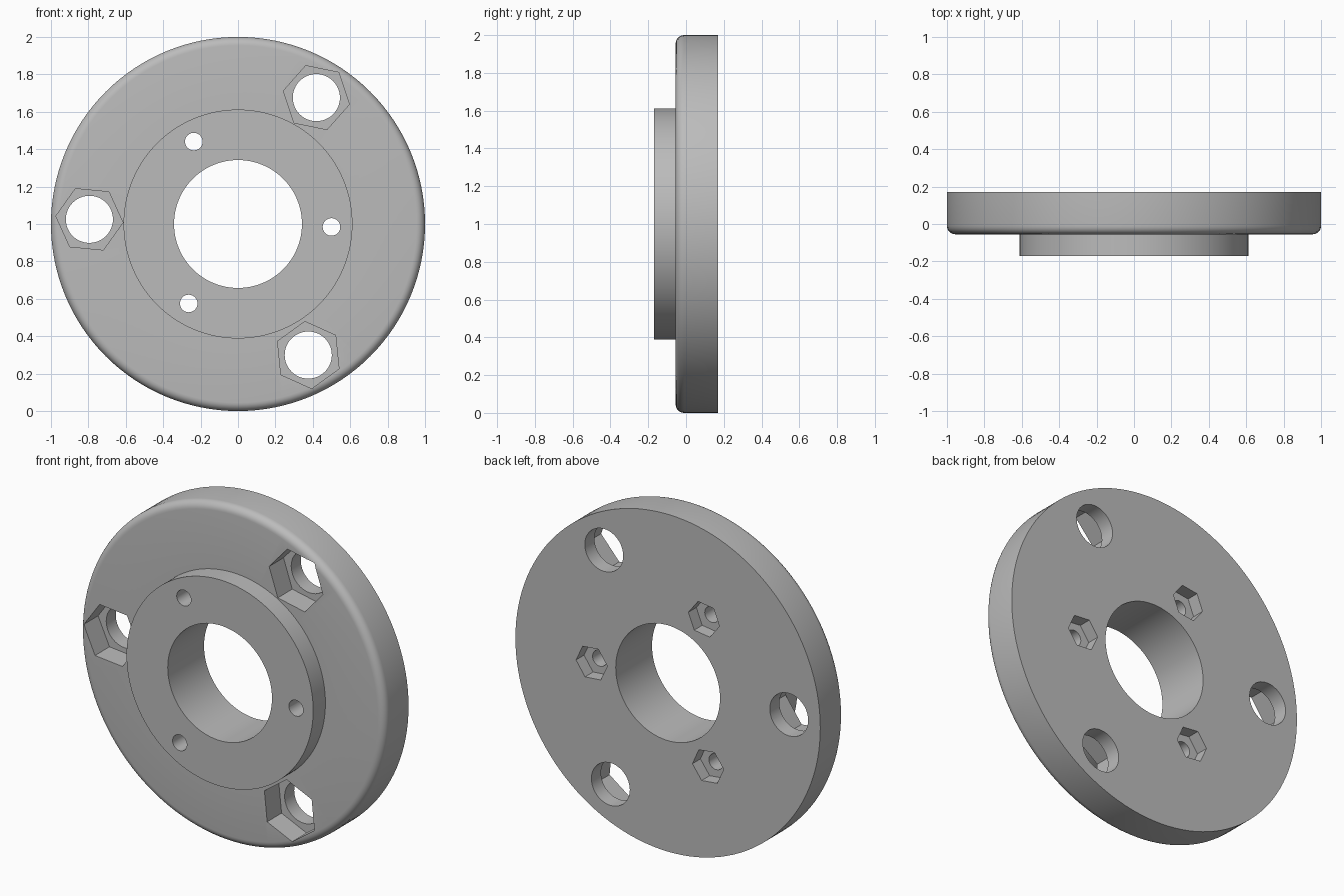
import bpy, bmesh
from math import cos, sin, pi, radians

cube = bpy.data.objects.get("Cube")
if cube:
    bpy.data.objects.remove(cube, do_unlink=True)

CENTRE_Z = 1.0
FRONT, STEP, BACK = -0.17, -0.055, 0.17

grey = bpy.data.materials.new("plain grey")
grey.use_nodes = True
grey.diffuse_color = (0.5, 0.5, 0.5, 1)
grey.node_tree.nodes["Principled BSDF"].inputs["Base Color"].default_value = (0.5, 0.5, 0.5, 1)


def lathe(name, profile, x=0, z=CENTRE_Z, sides=96, turn=0):
    """Closed solid of rings (radius, y) around an axis along y."""
    bm = bmesh.new()
    rings = []
    for r, y in profile:
        angles = [turn + 2 * pi * i / sides for i in range(sides)]
        rings.append([bm.verts.new((x + r * cos(a), y, z + r * sin(a))) for a in angles])
    for a, b in zip(rings, rings[1:]):
        for i in range(sides):
            j = (i + 1) % sides
            bm.faces.new((a[i], a[j], b[j], b[i]))
    bm.faces.new(rings[0])
    bm.faces.new(rings[-1])
    bmesh.ops.recalc_face_normals(bm, faces=bm.faces)
    mesh = bpy.data.meshes.new(name)
    bm.to_mesh(mesh)
    bm.free()
    mesh.materials.append(grey)
    obj = bpy.data.objects.new(name, mesh)
    bpy.context.collection.objects.link(obj)
    return obj


# Flange disc with a rounded front rim and a raised hub
fillet = 0.045
rim = [(1 - fillet + fillet * sin(t), STEP + fillet - fillet * cos(t))
       for t in (pi / 2 * k / 6 for k in range(7))]
flange = lathe("flange", [(0.612, FRONT), (0.612, STEP)] + rim + [(1, BACK)], sides=128)
bpy.context.view_layer.objects.active = flange
flange.select_set(True)


def cut(r, y0, y1, **place):
    cutter = lathe("cutter", [(r, y0), (r, y1)], **place)
    cutter.hide_render = True
    mod = flange.modifiers.new("cut", "BOOLEAN")
    mod.operation, mod.solver, mod.object = "DIFFERENCE", "EXACT", cutter
    bpy.ops.object.modifier_apply(modifier=mod.name)
    bpy.data.objects.remove(cutter, do_unlink=True)


# Central bore
cut(0.342, -0.3, 0.3)

# Large bolt holes with hexagonal pockets in the front
for angle, turn in ((58.2, -11.5), (178.2, -5.5), (298.2, 35.8)):
    a = radians(angle)
    spot = dict(x=0.795 * cos(a), z=CENTRE_Z + 0.795 * sin(a))
    cut(0.126, -0.3, 0.3, sides=48, **spot)
    cut(0.18, -0.3, 0.08, sides=6, turn=radians(turn), **spot)

# Small screw holes with hexagonal pockets in the back
for angle, turn in ((-1.8, -5), (118.2, 8), (238.2, -6)):
    a = radians(angle)
    spot = dict(x=0.5 * cos(a), z=CENTRE_Z + 0.5 * sin(a))
    cut(0.047, -0.3, 0.3, sides=32, **spot)
    cut(0.103, BACK - 0.075, 0.3, sides=6, turn=radians(turn), **spot)

bpy.ops.object.shade_smooth_by_angle(angle=radians(30))
